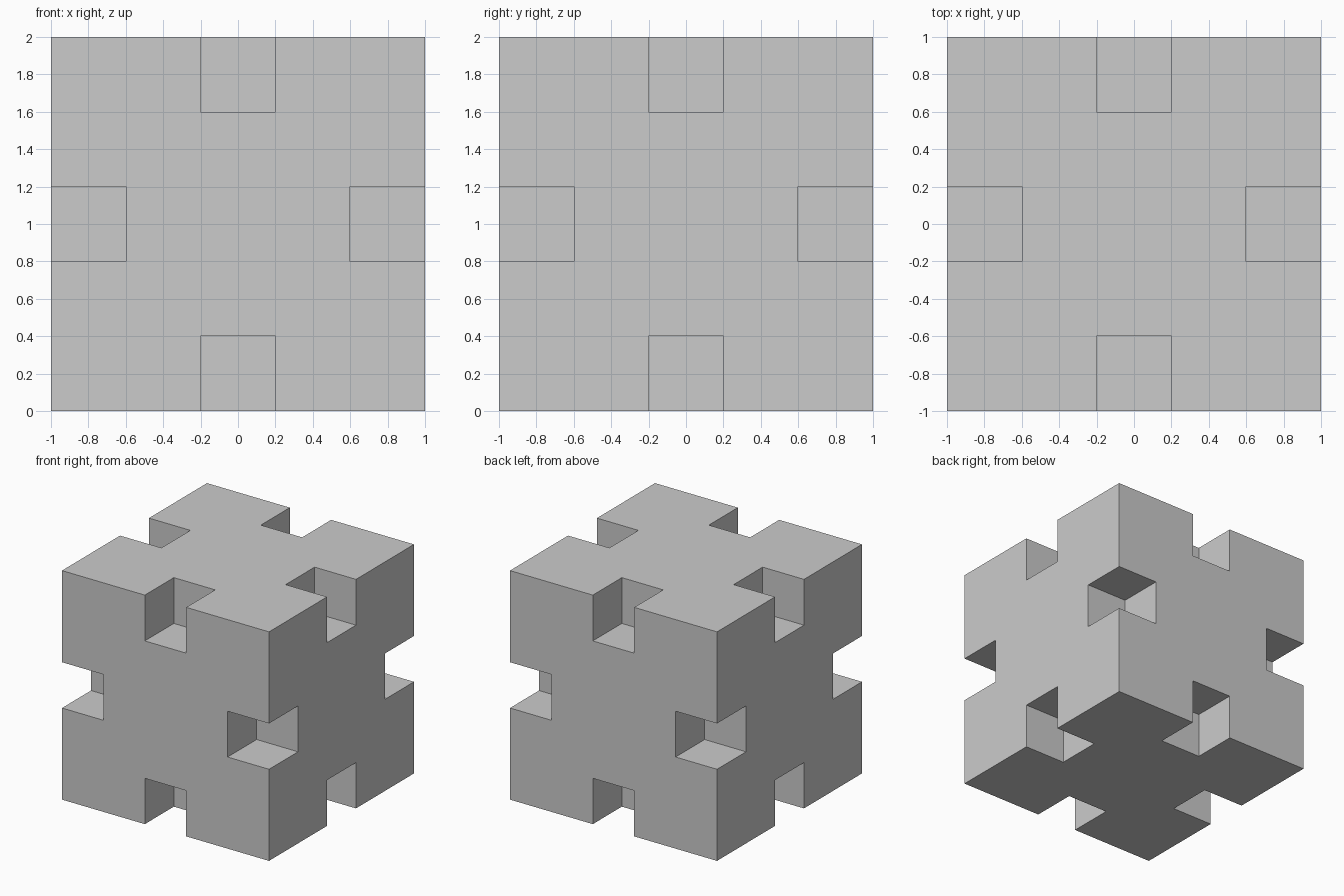
import bpy, bmesh
from itertools import product
from mathutils import Matrix, Vector

if "Cube" in bpy.data.objects:
    bpy.data.objects.remove(bpy.data.objects["Cube"])

SIZE, NOTCH = 2.0, 0.4


def new_object(name, bm):
    mesh = bpy.data.meshes.new(name)
    bm.to_mesh(mesh)
    bm.free()
    obj = bpy.data.objects.new(name, mesh)
    bpy.context.collection.objects.link(obj)
    return obj


def add_box(bm, centre, size):
    bmesh.ops.create_cube(bm, size=1.0, matrix=Matrix.Translation(centre) @ Matrix.Diagonal((*size, 1.0)))


# Main cube standing on the ground
bm = bmesh.new()
add_box(bm, Vector((0, 0, 1)), (SIZE,) * 3)
cube = new_object("notched_cube", bm)

# One square cutter centred on the middle of each of the twelve edges
bm = bmesh.new()
for axis, (a, b) in product(range(3), product((-1, 1), repeat=2)):
    centre = [a, b]
    centre.insert(axis, 0)
    size = [2 * NOTCH] * 3
    size[axis] = NOTCH
    add_box(bm, Vector(centre) + Vector((0, 0, 1)), size)
cutter = new_object("edge_notch_cutters", bm)
cutter.hide_render = True

# Cut the notches and bake the result
mod = cube.modifiers.new("edge_notches", 'BOOLEAN')
mod.operation = 'DIFFERENCE'
mod.solver = 'EXACT'
mod.object = cutter
bpy.context.view_layer.objects.active = cube
bpy.ops.object.modifier_apply(modifier=mod.name)
bpy.data.objects.remove(cutter, do_unlink=True)
